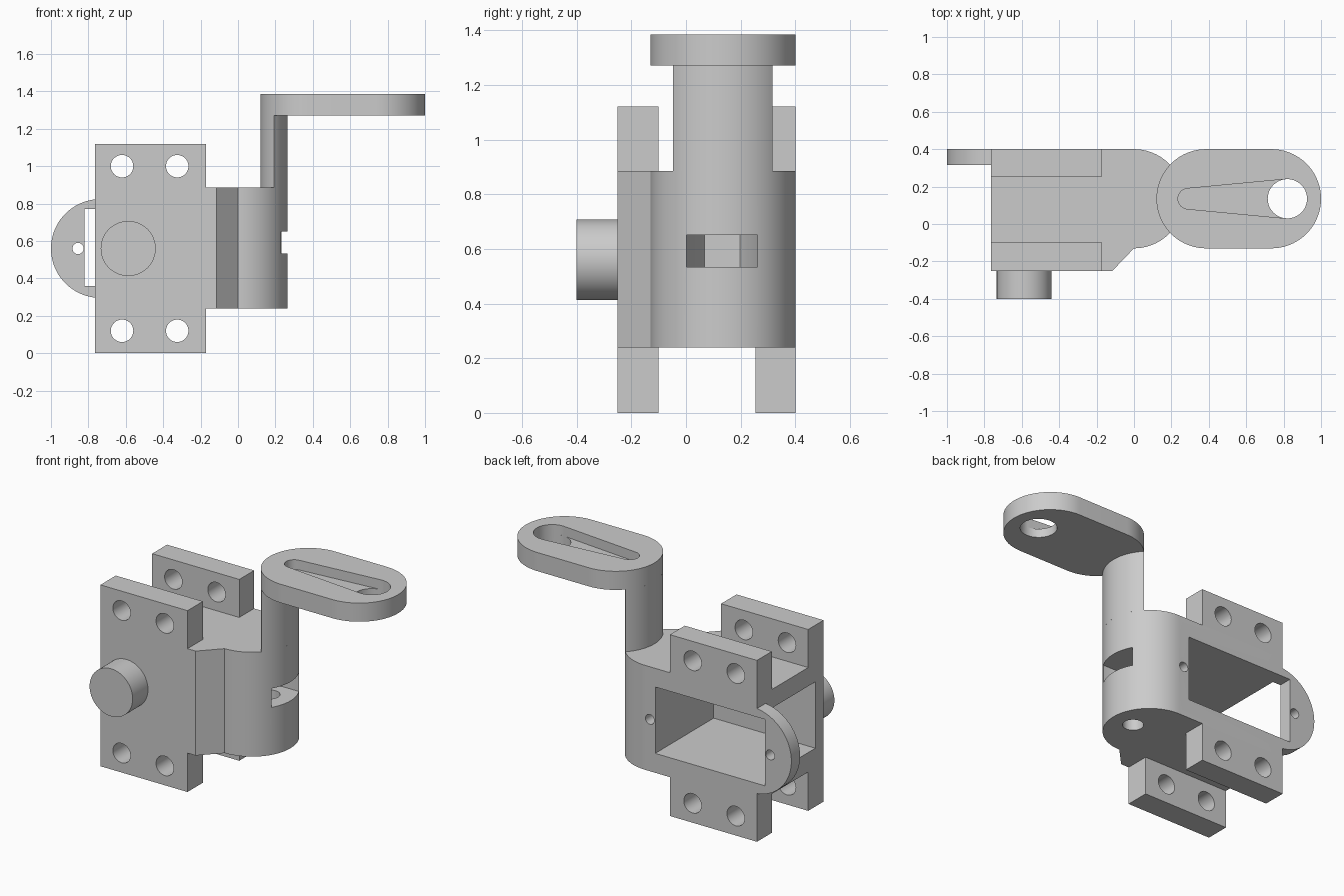
import bpy, bmesh
from math import cos, sin, pi, acos, radians
from mathutils import Vector

cube = bpy.data.objects.get("Cube")
if cube:
    bpy.data.objects.remove(cube, do_unlink=True)

grey = bpy.data.materials.new("plain grey")
grey.use_nodes = True
grey.diffuse_color = (0.6, 0.6, 0.6, 1)
grey.node_tree.nodes["Principled BSDF"].inputs["Base Color"].default_value = (0.6, 0.6, 0.6, 1)

MID_Y, MID_Z, R = 0.135, 0.56, 0.265      # pivot line, mid height, main radius


def arc(cx, cy, r, start, end, n=32):
    """Points along an arc, angles in radians."""
    return [(cx + r * cos(start + (end - start) * i / n),
             cy + r * sin(start + (end - start) * i / n)) for i in range(n + 1)]


def circle(cx, cy, r, n=48):
    return arc(cx, cy, r, 0, 2 * pi, n)[:-1]


def rect(x0, y0, x1, y1):
    return [(x0, y0), (x1, y0), (x1, y1), (x0, y1)]


def prism(name, outline, low, high, axis="Z"):
    """Extrude an outline along Z (outline in xy) or along Y (outline in xz)."""
    bm = bmesh.new()
    place = (lambda p: (p[0], p[1], low)) if axis == "Z" else (lambda p: (p[0], low, p[1]))
    face = bm.faces.new([bm.verts.new(place(p)) for p in outline])
    top = bmesh.ops.extrude_face_region(bm, geom=[face])["geom"]
    push = Vector((0, 0, high - low) if axis == "Z" else (0, high - low, 0))
    bmesh.ops.translate(bm, vec=push, verts=[v for v in top if isinstance(v, bmesh.types.BMVert)])
    bmesh.ops.recalc_face_normals(bm, faces=bm.faces)
    mesh = bpy.data.meshes.new(name)
    bm.to_mesh(mesh)
    bm.free()
    mesh.materials.append(grey)
    ob = bpy.data.objects.new(name, mesh)
    bpy.context.collection.objects.link(ob)
    return ob


def combine(target, tool, operation):
    """Apply a boolean and remove the tool object."""
    mod = target.modifiers.new("boolean", "BOOLEAN")
    mod.object, mod.operation, mod.solver = tool, operation, "EXACT"
    bpy.context.view_layer.objects.active = target
    bpy.ops.object.modifier_apply(modifier=mod.name)
    bpy.data.objects.remove(tool, do_unlink=True)


# Housing: box with a chamfered front corner and a rounded right end
outline = [(-0.765, 0.4), (-0.765, -0.25), (-0.115, -0.25)] + arc(0, MID_Y, R, -pi / 2, pi / 2, 48)
housing = prism("housing", outline, 0.24, 0.885)

# Front and back mounting plates, and the rounded side tab
for name, y0, y1 in (("front_plate", -0.25, -0.1), ("back_plate", 0.255, 0.4)):
    combine(housing, prism(name, rect(-0.765, 0, -0.17, 1.12), y0, y1, "Y"), "UNION")
tab = arc(-0.736, MID_Z, R - 0.001, pi / 2, 3 * pi / 2, 40)
combine(housing, prism("side_tab", tab, 0.315, 0.4, "Y"), "UNION")

# Cavity open to the back and the right-hand side
combine(housing, prism("cavity", rect(-0.82, 0.36, -0.07, 0.77), -0.17, 0.6, "Y"), "DIFFERENCE")

# Bolt holes through both plates
for x in (-0.62, -0.325):
    for z in (0.12, 1.0):
        combine(housing, prism("bolt_hole", circle(x, z, 0.06), -0.5, 0.6, "Y"), "DIFFERENCE")

# Small screw holes either side of the cavity
for x in (-0.855, -0.033):
    combine(housing, prism("screw_hole", circle(x, MID_Z, 0.03), 0.2, 0.6, "Y"), "DIFFERENCE")

# Hexagonal nut pocket, its side entry, and the bolt hole from below
nut = arc(0.12, MID_Y - 0.003, 0.13, pi / 2, 3 * pi / 2, 3)
nut += [(0.4, MID_Y - 0.133), (0.4, MID_Y + 0.127)]
combine(housing, prism("nut_pocket", nut, 0.533, 0.65), "DIFFERENCE")
combine(housing, prism("lower_bolt_hole", circle(0.12, MID_Y, 0.06), -0.1, 0.6), "DIFFERENCE")

# Round boss on the front
boss = prism("front_boss", circle(-0.587, MID_Z, 0.147, 64), -0.4, -0.25, "Y")

# Post: the overlap of the housing end and the arm end
ARM_X = 0.385
half = acos(ARM_X / 2 / R)
lens = arc(0, MID_Y, R, -half, half) + arc(ARM_X, MID_Y, R, pi - half, pi + half)[1:-1]
post = prism("post", lens, 0.885, 1.27)

# Arm: rounded bar with a tapered recess and a through hole
bar = arc(ARM_X, MID_Y, R, pi / 2, 3 * pi / 2, 48) + arc(0.735, MID_Y, R, -pi / 2, pi / 2, 48)
arm = prism("arm", bar, 1.27, 1.385)
tip_x, hub_x, tip_r, hub_r = 0.29, 0.82, 0.055, 0.105
t = acos((tip_r - hub_r) / (hub_x - tip_x))
recess = arc(hub_x, MID_Y, hub_r, -t, t) + arc(tip_x, MID_Y, tip_r, t, 2 * pi - t)
combine(arm, prism("tapered_recess", recess, 1.325, 1.5), "DIFFERENCE")
combine(arm, prism("arm_hole", circle(hub_x, MID_Y, hub_r), 1.2, 1.36), "DIFFERENCE")

# Smooth the curved walls and keep the edges sharp
bpy.ops.object.select_all(action="DESELECT")
for ob in (housing, boss, post, arm):
    ob.select_set(True)
bpy.context.view_layer.objects.active = housing
bpy.ops.object.shade_smooth_by_angle(angle=radians(30))
